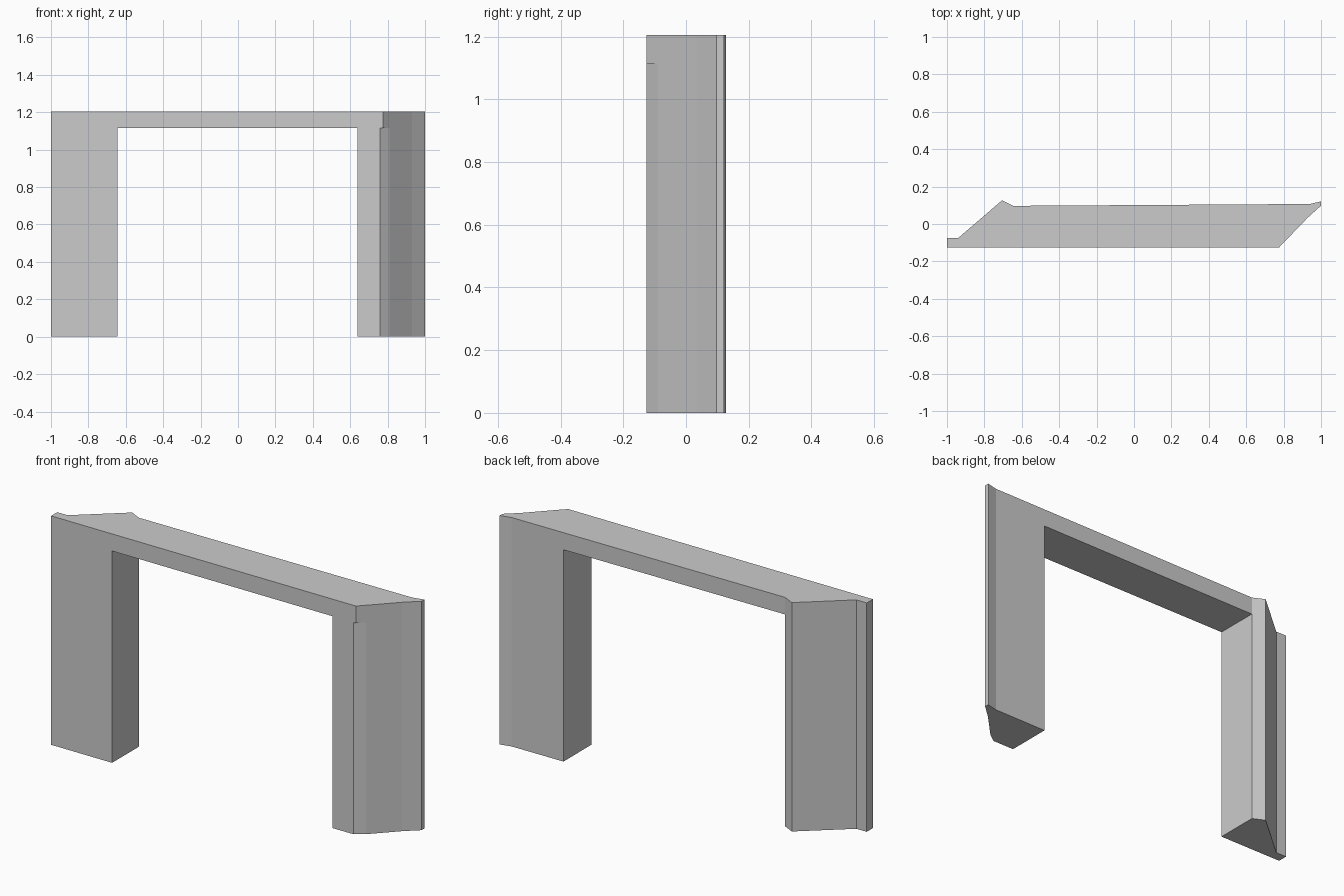
import bpy
import bmesh

if "Cube" in bpy.data.objects:
    bpy.data.objects.remove(bpy.data.objects["Cube"])

HEIGHT = 1.205
OPENING_TOP = 1.115


def prism(name, outline, z0, z1):
    """Extrude a counter-clockwise plan outline from z0 to z1."""
    bm = bmesh.new()
    base = bm.faces.new([bm.verts.new((x, y, z0)) for x, y in outline])
    top = bmesh.ops.extrude_face_region(bm, geom=[base])["geom"]
    bmesh.ops.translate(bm, vec=(0, 0, z1 - z0),
                        verts=[v for v in top if isinstance(v, bmesh.types.BMVert)])
    bmesh.ops.recalc_face_normals(bm, faces=bm.faces)
    mesh = bpy.data.meshes.new(name)
    bm.to_mesh(mesh)
    bm.free()
    obj = bpy.data.objects.new(name, mesh)
    bpy.context.collection.objects.link(obj)
    return obj


def cut(target, cutter):
    """Subtract the cutter, then discard it."""
    cutter.hide_render = True
    mod = target.modifiers.new(cutter.name, "BOOLEAN")
    mod.operation = "DIFFERENCE"
    mod.solver = "EXACT"
    mod.object = cutter
    bpy.context.view_layer.objects.active = target
    bpy.ops.object.modifier_apply(modifier=mod.name)
    bpy.data.objects.remove(cutter)


# Wall block with slanted, lipped ends
frame = prism("doorway_frame", [
    (-1, -0.126), (0.775, -0.126), (0.93, 0.035), (1, 0.098), (1, 0.121),
    (0.94, 0.107), (-0.645, 0.097), (-0.705, 0.127), (-0.94, -0.075), (-1, -0.075),
], 0, HEIGHT)

# Opening between the two legs
cut(frame, prism("opening_cutter", [
    (-0.645, -0.4), (0.64, -0.4), (0.64, 0.4), (-0.645, 0.4),
], -0.2, OPENING_TOP))

# Shallow chamfer on the right leg, below the lintel
cut(frame, prism("chamfer_cutter", [
    (0.76, -0.2), (0.9, -0.2), (0.815, -0.086), (0.76, -0.126),
], -0.2, OPENING_TOP))
